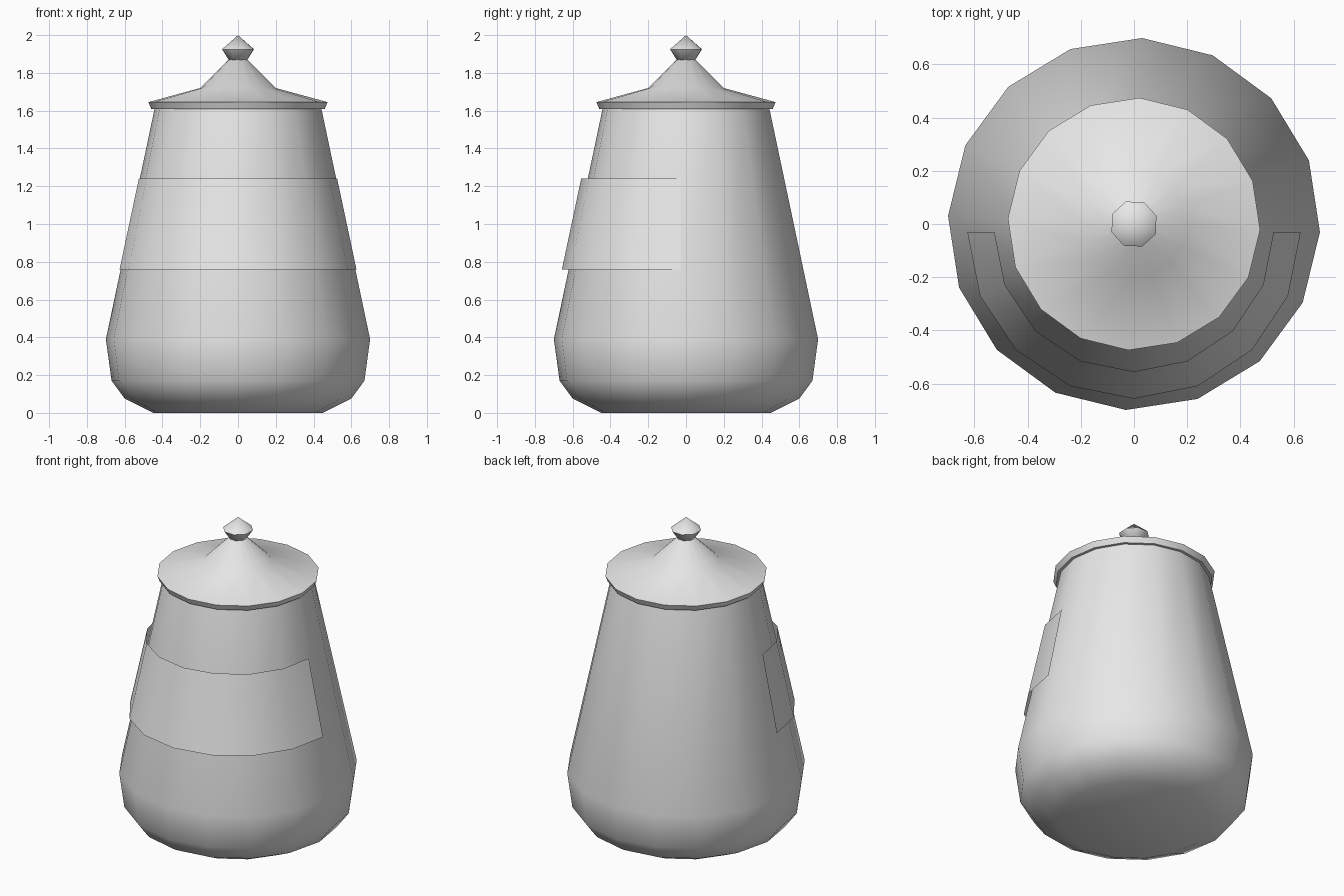
import bpy
import bmesh
from math import sin, cos, pi, radians

cube = bpy.data.objects.get("Cube")
if cube:
    bpy.data.objects.remove(cube, do_unlink=True)

# Single plain grey
grey = bpy.data.materials.new("grey")
grey.use_nodes = True
grey.diffuse_color = (0.8, 0.8, 0.8, 1)
grey.node_tree.nodes["Principled BSDF"].inputs["Base Color"].default_value = (0.8, 0.8, 0.8, 1)

TWIST = radians(-2.5)


def lathe(name, profile, sides, start=TWIST, sweep=2 * pi, centre_y=0.0, capped=True):
    """Sweep a bottom-to-top (radius, height) profile around z."""
    full = sweep > 6
    bm = bmesh.new()
    rings = []
    for r, z in profile:
        if r == 0:
            rings.append([bm.verts.new((0, centre_y, z))])
            continue
        count = sides if full else sides + 1
        angles = [start + sweep * i / sides for i in range(count)]
        rings.append([bm.verts.new((r * cos(a), centre_y + r * sin(a), z)) for a in angles])
    for low, high in zip(rings, rings[1:]):
        for i in range(sides):
            j = (i + 1) % len(low)
            if len(high) == 1:
                bm.faces.new((low[i], low[j], high[0]))
            else:
                bm.faces.new((low[i], low[j], high[j], high[i]))
    if capped:
        bm.faces.new(rings[0][::-1])
        if len(rings[-1]) > 1:
            bm.faces.new(rings[-1])
    mesh = bpy.data.meshes.new(name)
    bm.to_mesh(mesh)
    bm.free()
    mesh.materials.append(grey)
    obj = bpy.data.objects.new(name, mesh)
    bpy.context.collection.objects.link(obj)
    bpy.ops.object.select_all(action='DESELECT')
    obj.select_set(True)
    bpy.context.view_layer.objects.active = obj
    bpy.ops.object.shade_smooth_by_angle(angle=radians(60))
    return obj


# Tapered body with a rounded base
lathe("jar_body", [(0.45, 0), (0.60, 0.075), (0.67, 0.17), (0.70, 0.39), (0.44, 1.62)], 16)

# Lid with a thin rim and a raised cone
lathe("lid", [(0.46, 1.61), (0.475, 1.645), (0.20, 1.72), (0.05, 1.87)], 16)

# Faceted knob
lathe("lid_knob", [(0.05, 1.865), (0.09, 1.925), (0, 2.0)], 8, start=TWIST + pi / 8)

# Label sheet wrapped around the front half
lathe("label", [(0.627, 0.76), (0.525, 1.24)], 8, start=-pi, sweep=pi, centre_y=-0.03, capped=False)
